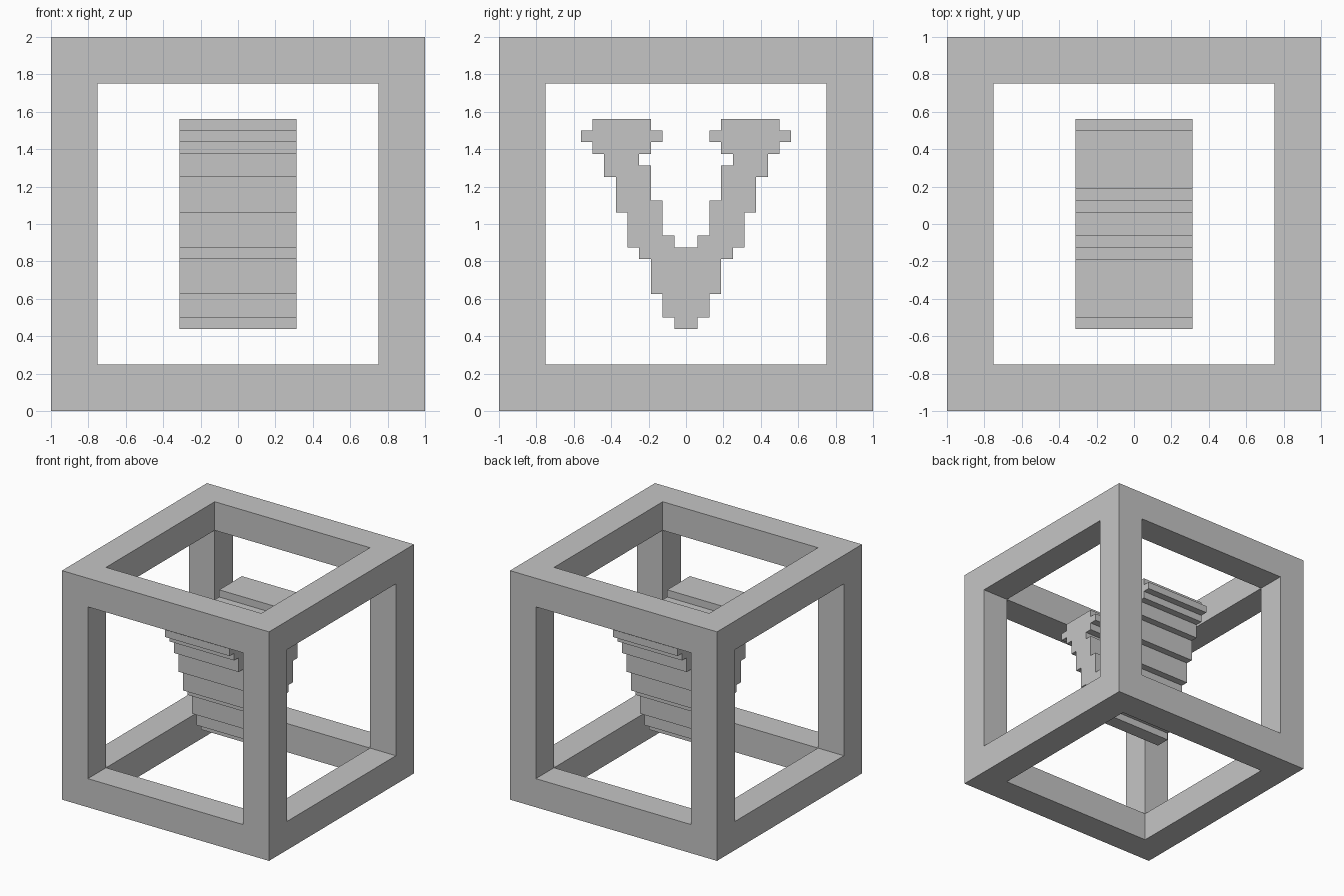
import bpy
import bmesh
from mathutils import Vector

default = bpy.data.objects.get("Cube")
if default:
    bpy.data.objects.remove(default, do_unlink=True)

# One plain grey for everything
GREY = (0.56, 0.56, 0.56, 1.0)
grey = bpy.data.materials.new("plain_grey")
grey.use_nodes = True
grey.diffuse_color = GREY
grey.node_tree.nodes["Principled BSDF"].inputs["Base Color"].default_value = GREY


def finish(bm, name):
    """Turn a bmesh into a flat-shaded grey object."""
    bmesh.ops.recalc_face_normals(bm, faces=bm.faces[:])
    mesh = bpy.data.meshes.new(name)
    bm.to_mesh(mesh)
    bm.free()
    mesh.materials.append(grey)
    obj = bpy.data.objects.new(name, mesh)
    bpy.context.collection.objects.link(obj)
    return obj


# Open cube frame: inset every side, then push the openings in until they meet
BAR = 0.25
bm = bmesh.new()
bmesh.ops.create_cube(bm, size=2)
sides = bm.faces[:]
bmesh.ops.inset_individual(bm, faces=sides, thickness=BAR, use_even_offset=True)
openings = bmesh.ops.extrude_discrete_faces(bm, faces=sides)["faces"]
for face in openings:
    axis = face.normal.copy()
    bmesh.ops.translate(bm, verts=face.verts[:], vec=axis * -BAR)
bmesh.ops.delete(bm, geom=openings, context="FACES_ONLY")
bmesh.ops.remove_doubles(bm, verts=bm.verts[:], dist=0.001)
frame = finish(bm, "cube_frame")
frame.location.z = 1

# Stepped wedge: half profile in whole steps, mirrored, then extruded across
STEP = 0.0625
HALF_WIDTH = 0.3125
BASE, TOP = 7, 25
# each pair is (distance from the middle, height where that step ends)
outer = [(1, 8), (2, 10), (3, 13), (4, 14), (5, 17), (6, 20),
         (7, 22), (8, 23), (9, 24), (8, TOP)]
inner = [(1, 15), (2, 18), (3, 21), (4, 22), (3, 23), (2, 24), (3, TOP)]


def staircase(steps, start):
    """Corner points going up a run of steps."""
    points, low = [], start
    for offset, high in steps:
        points += [(offset, low), (offset, high)]
        low = high
    return points


half = staircase(outer, BASE) + staircase(inner, 14)[::-1]
# the mirrored half runs backwards so that the outline stays one loop
outline = half + [(-y, z) for y, z in reversed(half)]

bm = bmesh.new()
corners = [bm.verts.new((-HALF_WIDTH, y * STEP, z * STEP)) for y, z in outline]
end = bm.faces.new(corners)
extruded = bmesh.ops.extrude_face_region(bm, geom=[end], use_keep_orig=True)["geom"]
moved = [v for v in extruded if isinstance(v, bmesh.types.BMVert)]
bmesh.ops.translate(bm, verts=moved, vec=Vector((2 * HALF_WIDTH, 0, 0)))
finish(bm, "stepped_wedge")
